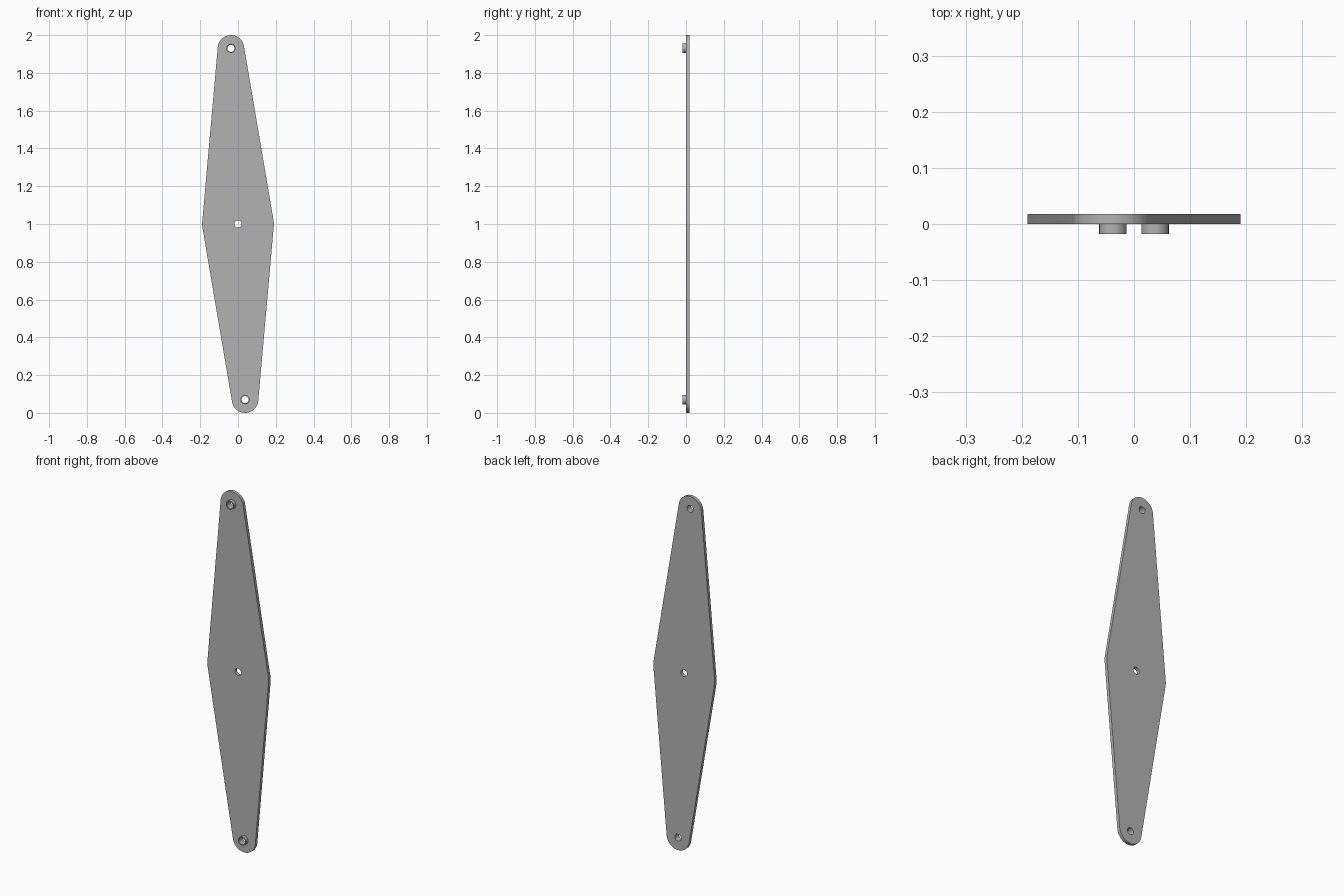
import bpy, bmesh, math
from mathutils import Vector
from mathutils.geometry import convex_hull_2d

cube = bpy.data.objects.get("Cube")
if cube:
    bpy.data.objects.remove(cube, do_unlink=True)

THICK = 0.018
HOLE_R, BOSS_R, END_R, CORNER_R = 0.019, 0.0245, 0.07, 0.1
TOP, BOTTOM, CENTRE = (-0.0375, 1.93), (0.0375, 0.07), (0, 1)

grey = bpy.data.materials.new("plain grey")
grey.use_nodes = True
colour = (0.45, 0.45, 0.45, 1)
grey.diffuse_color = colour
grey.node_tree.nodes["Principled BSDF"].inputs["Base Color"].default_value = colour


def circle(centre, radius, sides=48):
    return [Vector((centre[0] + radius * math.cos(math.tau * i / sides),
                    centre[1] + radius * math.sin(math.tau * i / sides)))
            for i in range(sides)]


def flat_part(name, outlines, y_middle):
    """Extrude an outline with holes into a mesh standing in the xz plane."""
    curve = bpy.data.curves.new(name, "CURVE")
    curve.dimensions = "2D"
    curve.fill_mode = "BOTH"
    curve.extrude = THICK / 2
    for points in outlines:
        spline = curve.splines.new("POLY")
        spline.points.add(len(points) - 1)
        for target, p in zip(spline.points, points):
            target.co = (p.x, p.y, 0, 1)
        spline.use_cyclic_u = True
    helper = bpy.data.objects.new(name + " profile", curve)
    bpy.context.collection.objects.link(helper)
    bpy.context.view_layer.update()
    evaluated = helper.evaluated_get(bpy.context.evaluated_depsgraph_get())
    mesh = bpy.data.meshes.new_from_object(evaluated)
    bpy.data.objects.remove(helper, do_unlink=True)

    bm = bmesh.new()
    bm.from_mesh(mesh)
    for v in bm.verts:
        v.co = (v.co.x, y_middle - v.co.z, v.co.y)
    bmesh.ops.remove_doubles(bm, verts=bm.verts, dist=0.00005)
    bmesh.ops.recalc_face_normals(bm, faces=bm.faces)
    bm.to_mesh(mesh)
    bm.free()
    mesh.materials.clear()
    mesh.materials.append(grey)

    obj = bpy.data.objects.new(name, mesh)
    bpy.context.collection.objects.link(obj)
    bpy.ops.object.select_all(action="DESELECT")
    obj.select_set(True)
    bpy.context.view_layer.objects.active = obj
    bpy.ops.object.shade_smooth_by_angle(angle=math.radians(30))
    return obj


# Plate: a taut outline around two round ends and two blunt side corners
rim = circle(TOP, END_R, 64) + circle(BOTTOM, END_R, 64)
for side in (-1, 1):
    rim += circle((side * (0.19 - CORNER_R), 1), CORNER_R, 96)
outline = [rim[i] for i in convex_hull_2d(rim)]
holes = [circle(c, HOLE_R) for c in (TOP, CENTRE, BOTTOM)]
flat_part("plate", [outline] + holes, THICK / 2)

# Hollow bosses on the front of each end
for name, centre in (("upper_boss", TOP), ("lower_boss", BOTTOM)):
    flat_part(name, [circle(centre, BOSS_R), circle(centre, HOLE_R)], -THICK / 2)
